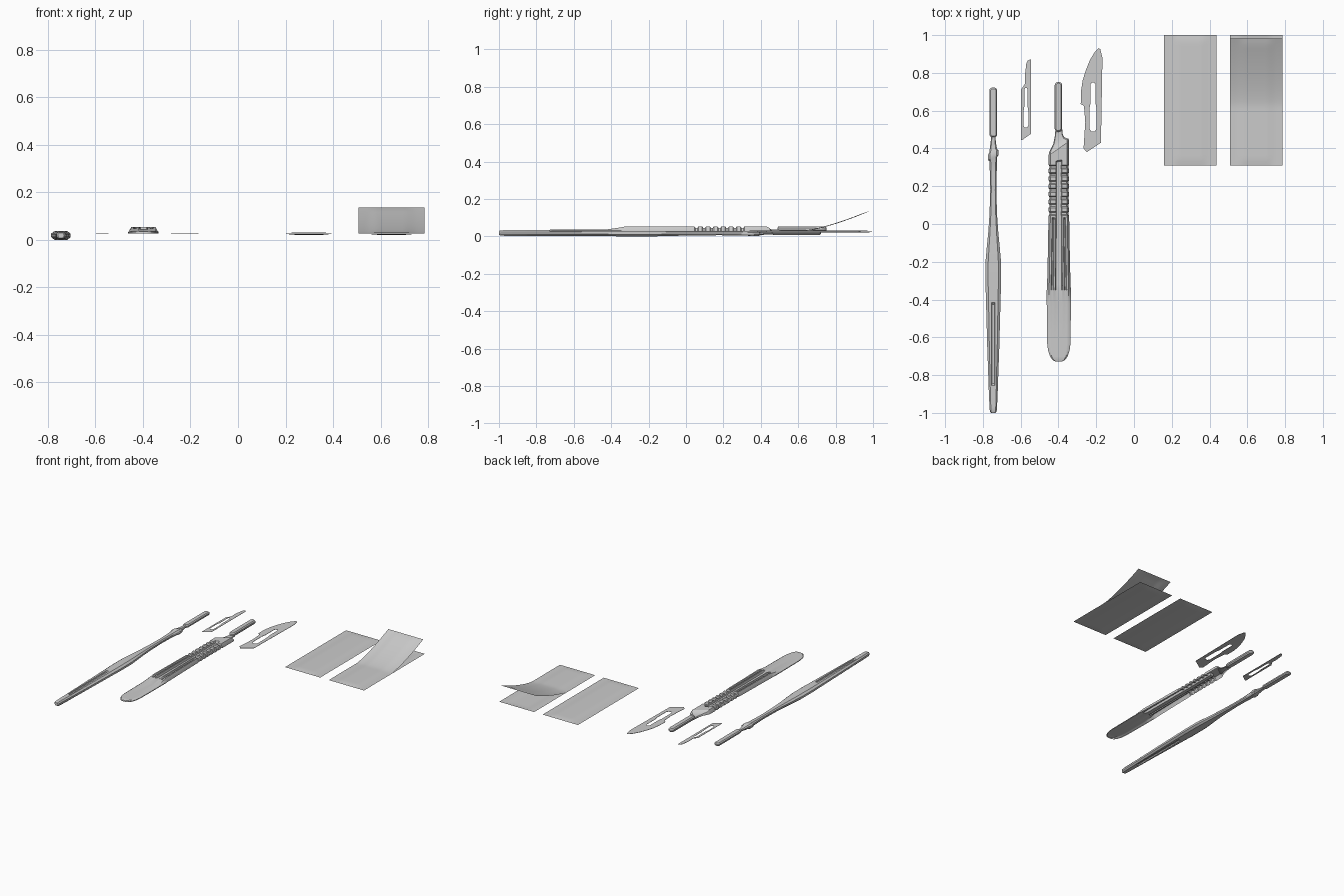
import bpy, bmesh, math
from mathutils import Vector

if "Cube" in bpy.data.objects:
    bpy.data.objects.remove(bpy.data.objects["Cube"])


def finish(name, bm, smooth=30, up=False):
    bmesh.ops.remove_doubles(bm, verts=bm.verts, dist=1e-5)
    bmesh.ops.recalc_face_normals(bm, faces=bm.faces)
    if up:
        bm.normal_update()
        if sum(f.normal.z * f.calc_area() for f in bm.faces) < 0:
            bmesh.ops.reverse_faces(bm, faces=bm.faces)
    me = bpy.data.meshes.new(name)
    bm.to_mesh(me)
    bm.free()
    ob = bpy.data.objects.new(name, me)
    bpy.context.collection.objects.link(ob)
    bpy.ops.object.select_all(action='DESELECT')
    ob.select_set(True)
    bpy.context.view_layer.objects.active = ob
    bpy.ops.object.shade_smooth_by_angle(angle=math.radians(smooth))
    return ob


def loft(name, rings, closed=True, up=False):
    """Skin a list of equal-length cross-sections."""
    bm = bmesh.new()
    vs = [[bm.verts.new(p) for p in r] for r in rings]
    n = len(rings[0])
    for a, b in zip(vs, vs[1:]):
        for i in range(n if closed else n - 1):
            j = (i + 1) % n
            bm.faces.new((a[i], a[j], b[j], b[i]))
    if closed:
        bm.faces.new(vs[0])
        bm.faces.new(vs[-1])
    return finish(name, bm, up=up)


def tang(name, cx, y0, y1, hw, z0, z1, r):
    """Rounded bar with a bevelled rim that carries the blade."""
    def outline(inset, z):
        w, rr = hw - inset, r - inset * 0.5
        pts = []
        for k, (sx, yc) in enumerate(((1, y1 - inset - rr), (-1, y1 - inset - rr),
                                      (-1, y0 + inset + rr), (1, y0 + inset + rr))):
            for i in range(5):
                a = math.pi / 2 * (k + i / 4)
                pts.append((cx + sx * (w - rr) + rr * math.cos(a), yc + rr * math.sin(a), z))
        return pts
    b = (z1 - z0) * 0.3
    loft(name, [outline(.006, z0), outline(0, z0 + b), outline(0, z1 - b), outline(.006, z1)])


def blade(name, outer, slot, z=0.025, t=0.002):
    """Flat blade with a keyhole slot."""
    bm = bmesh.new()
    edges = []
    for loop in (outer, slot):
        vs = [bm.verts.new((x, y, z)) for x, y in loop]
        edges += [bm.edges.new((vs[i], vs[(i + 1) % len(vs)])) for i in range(len(vs))]
    bmesh.ops.triangle_fill(bm, edges=edges, use_beauty=True, use_dissolve=False)
    ext = bmesh.ops.extrude_face_region(bm, geom=bm.faces[:], use_keep_orig=True)
    for v in ext['geom']:
        if isinstance(v, bmesh.types.BMVert):
            v.co.z += t
    return finish(name, bm)


def keyhole(cx, y0, ym, y1, wide, thin):
    half = [(thin * .5, y1), (thin, y1 - .012), (thin, ym + .02), (wide, ym - .01),
            (wide, y0 + .015), (wide * .5, y0)]
    return [(cx + x, y) for x, y in half] + [(cx - x, y) for x, y in reversed(half)]


def sheet(name, cx, y0, y1, z, bulge, curl=False):
    """Foil sheet with a shallow pocket, optionally peeled back."""
    bm = bmesh.new()
    nx, ny, hw = 24, 36, 0.139
    grid = []
    for j in range(ny + 1):
        y = y0 + (y1 - y0) * j / ny
        row = []
        for i in range(nx + 1):
            x = -hw + 2 * hw * i / nx
            bx = min(1, max(0, (0.1 - abs(x)) / 0.04))
            by = min(1, max(0, min(y - y0, y1 - y) / 0.03))
            lift = 0.4476 * max(0, y - 0.62) ** 1.4 if curl else 0
            row.append(bm.verts.new((cx + x, y, z + bulge * bx * by + lift)))
        grid.append(row)
    for a, b in zip(grid, grid[1:]):
        for i in range(nx):
            bm.faces.new((a[i], a[i + 1], b[i + 1], b[i]))
    return finish(name, bm, up=True)


# slim handle: octagonal loft with a groove on both faces and a skewed collar
def slim(y, w, h, d=0, skew=0, cx=-0.745, cz=0.0185):
    g = min(0.009, w * 0.45)
    top = [(w, h * .4), (w * .65, h), (g, h), (g * .8, h - d), (-g * .8, h - d), (-g, h),
           (-w * .65, h), (-w, h * .4)]
    pts = top + [(x, -z) for x, z in reversed(top)]
    return [(cx + x, y + skew * x, cz + z) for x, z in pts]


loft("slim_handle", [slim(*s) for s in (
    (-1, .012, .010), (-.992, .018, .014), (-.97, .020, .015), (-.855, .025, .015),
    (-.845, .025, .015, .008), (-.65, .032, .016, .008), (-.425, .038, .017, .008),
    (-.415, .038, .017), (-.33, .041, .018), (-.2, .041, .0185), (-.13, .035, .017),
    (-.05, .027, .015), (.05, .020, .013), (.18, .016, .012), (.27, .018, .013),
    (.345, .021, .015, 0, .5), (.352, .028, .017, 0, .5), (.378, .028, .017, 0, .5),
    (.388, .021, .013, 0, .4), (.42, .016, .009), (.45, .012, .008), (.475, .012, .008))])
tang("slim_tang", -0.745, .46, .722, .02, .009, .031, .013)


# wide handle: thin shell with a centre slot, side grooves and grip ridges
def wide(y, w, t, s, g, skew=0, cx=-0.398, b=0.027):
    e = min(t, b + 0.005)
    half = [(1, b), (1, e), (.82, t), (.66, t), (.6, g), (.5, g), (.44, t), (.3, t), (.24, s)]
    pts = [(-x, z) for x, z in half] + [(x, z) for x, z in reversed(half)]
    return [(cx + x * w, y + skew * x * w, z) for x, z in pts]


T, S = .054, .038
rings = [wide(-.729, .018, .027, .027, .027), wide(-.728, .018, .035, .035, .035)]
for y, w in ((-.72, .033), (-.70, .047), (-.67, .057), (-.63, .062), (-.42, .064)):
    rings.append(wide(y, w, .038, .038, .038))
rings += [wide(-.35, .064, .048, .045, .047), wide(-.32, .062, T, S, .044),
          wide(-.15, .058, T, S, .044), wide(.025, .055, T, S, .044), wide(.035, .054, T, S, T)]
for k in range(7):
    y = .045 + k * .041
    rings += [wide(y, .054, T, S, T), wide(y + .006, .050, .046, S, .046),
              wide(y + .016, .050, .046, S, .046), wide(y + .022, .054, T, S, T)]
rings += [wide(.33, .054, T, S, T, .1), wide(.337, .054, T, T, T, .2),
          wide(.40, .054, T, T, T, .7), wide(.415, .052, .045, .045, .045, .7),
          wide(.44, .030, .038, .038, .038, .6), wide(.47, .021, .036, .036, .036, .2),
          wide(.51, .017, .036, .036, .036), wide(.511, .017, .027, .027, .027)]
loft("wide_handle", rings, closed=False, up=True)
tang("wide_tang", -0.40, .488, .752, .02, .027, .053, .018)

# blades
blade("large_blade",
      [(-.187, .932), (-.178, .925), (-.167, .88), (-.172, .6), (-.175, .43), (-.25, .38),
       (-.267, .40), (-.258, .54), (-.265, .625), (-.282, .635), (-.281, .70), (-.272, .76),
       (-.255, .815), (-.235, .865), (-.21, .907)],
      keyhole(-.217, .49, .62, .75, .019, .013))
blade("small_blade",
      [(-.545, .872), (-.562, .866), (-.57, .85), (-.577, .79), (-.576, .745), (-.597, .712),
       (-.598, .445), (-.59, .446), (-.545, .478)],
      keyhole(-.572, .51, .60, .72, .014, .009))

# closed packet and peeled-open packet
for label, cx, opened in (("closed", .298, False), ("open", .646, True)):
    sheet(label + "_packet_back", cx, .31, 1.0, .025, -.004)
    sheet(label + "_packet_front", cx, .31, .983 if opened else 1.0, .027, .004, opened)
